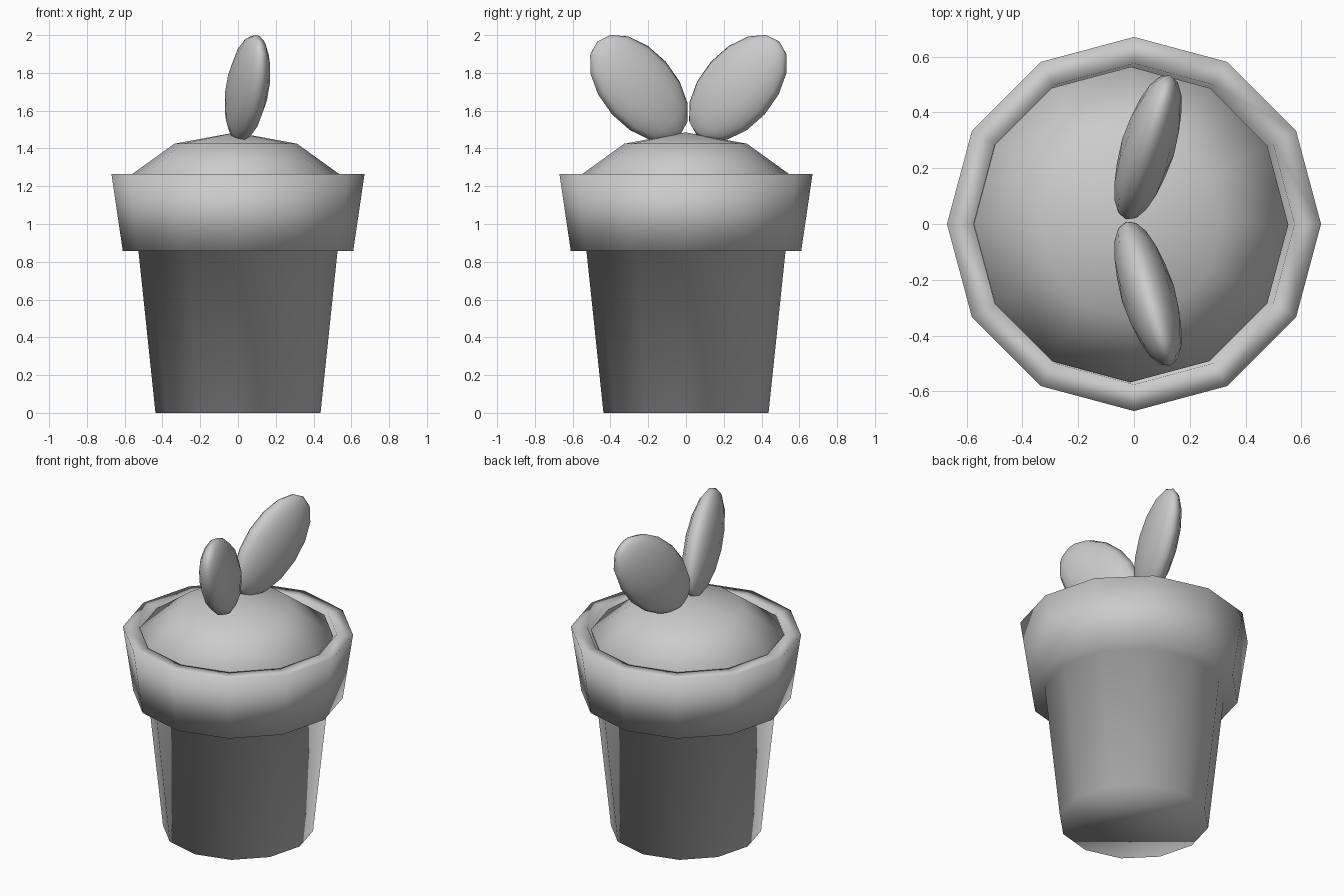
import bpy, bmesh
from math import cos, sin, pi, radians

if "Cube" in bpy.data.objects:
    bpy.data.objects.remove(bpy.data.objects["Cube"])

SIDES = 12


def lathe(name, profile, centre=(0, 0, 0)):
    """Spin (radius, z) points into a 12-sided solid; radius 0 makes a pole."""
    bm = bmesh.new()
    rings = []
    for r, z in profile:
        if r == 0:
            rings.append([bm.verts.new((0, 0, z))] * SIDES)
        else:
            rings.append([bm.verts.new((r * cos(2 * pi * i / SIDES),
                                        r * sin(2 * pi * i / SIDES), z))
                          for i in range(SIDES)])
    for a, b in zip(rings, rings[1:]):
        for i in range(SIDES):
            j = (i + 1) % SIDES
            corners = list(dict.fromkeys((a[i], a[j], b[j], b[i])))
            bm.faces.new(corners)
    # cap open ends
    for ring in (rings[0], rings[-1]):
        if len(set(ring)) > 1:
            bm.faces.new(ring)
    bmesh.ops.recalc_face_normals(bm, faces=bm.faces)
    for f in bm.faces:
        f.smooth = True
    mesh = bpy.data.meshes.new(name)
    bm.to_mesh(mesh)
    bm.free()
    obj = bpy.data.objects.new(name, mesh)
    obj.location = centre
    bpy.context.collection.objects.link(obj)
    return obj


# Pot: tapered body, overhanging rim, recessed inside wall
lathe("pot", [(0.437, 0), (0.527, 0.857), (0.61, 0.857), (0.67, 1.265),
              (0.575, 1.265), (0.555, 1.13)])

# Soil: shallow faceted mound, slightly off centre
lathe("soil", [(0.55, 1.20), (0.565, 1.252), (0.325, 1.425), (0, 1.485)],
      (-0.012, -0.002, 0))

# Leaves: a mirrored pair of flattened ellipsoids, splayed and turned to +x
for side, label in ((1, "back"), (-1, "front")):
    bpy.ops.mesh.primitive_uv_sphere_add(
        segments=12, ring_count=8, radius=1,
        location=(0.05, 0.0125 + side * 0.262, 1.72),
        rotation=(radians(-43 * side), 0, radians(-17 * side)))
    leaf = bpy.context.object
    leaf.name = label + "_leaf"
    leaf.scale = (0.097, 0.204, 0.337)
    bpy.ops.object.shade_smooth()
